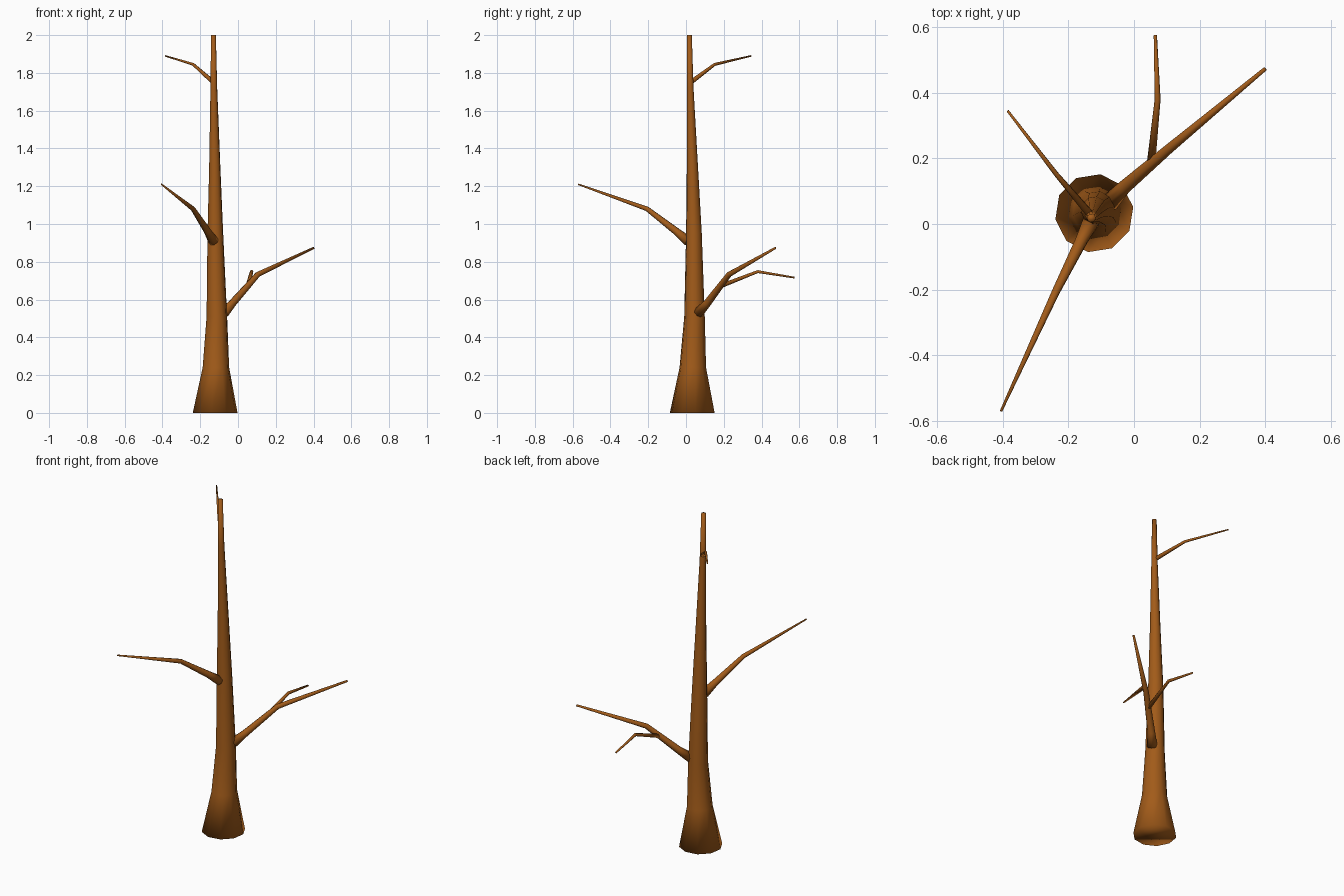
import bpy, bmesh, math
from mathutils import Vector, Matrix

if "Cube" in bpy.data.objects:
    bpy.data.objects.remove(bpy.data.objects["Cube"])

bark = bpy.data.materials.new("bark")
bark.diffuse_color = (0.36, 0.105, 0.01, 1)
bark.use_nodes = True
bark.node_tree.nodes["Principled BSDF"].inputs["Base Color"].default_value = bark.diffuse_color


def limb(name, points, sides, flat_rings=False, turn=0.0):
    """Tapered tube through (x, y, z, radius) points, capped at both ends."""
    bm = bmesh.new()
    pos = [Vector(p[:3]) for p in points]
    rings = []
    for i, p in enumerate(points):
        # ring faces along the average of the neighbouring segments
        before = (pos[i] - pos[i - 1]).normalized() if i > 0 else Vector()
        after = (pos[i + 1] - pos[i]).normalized() if i < len(pos) - 1 else Vector()
        d = Vector((0, 0, 1)) if flat_rings else (before + after).normalized()
        rot = Vector((0, 0, 1)).rotation_difference(d).to_matrix()
        ring = []
        for k in range(sides):
            a = turn + 2 * math.pi * k / sides
            ring.append(bm.verts.new(pos[i] + rot @ Vector((math.cos(a), math.sin(a), 0)) * p[3]))
        rings.append(ring)
    for r0, r1 in zip(rings, rings[1:]):
        for k in range(sides):
            n = (k + 1) % sides
            bm.faces.new((r0[k], r0[n], r1[n], r1[k]))
    bm.faces.new(rings[0][::-1])
    bm.faces.new(rings[-1])
    for f in bm.faces:
        f.smooth = True
    me = bpy.data.meshes.new(name)
    bm.to_mesh(me)
    bm.free()
    me.materials.append(bark)
    ob = bpy.data.objects.new(name, me)
    bpy.context.collection.objects.link(ob)
    return ob


# Trunk with flared base
limb("trunk", [
    (-0.121, 0.033, 0.00, 0.120),
    (-0.117, 0.036, 0.24, 0.071),
    (-0.112, 0.045, 0.51, 0.055),
    (-0.120, 0.042, 0.95, 0.042),
    (-0.123, 0.034, 1.30, 0.030),
    (-0.128, 0.022, 1.72, 0.018),
    (-0.130, 0.018, 2.00, 0.013),
], 10, flat_rings=True, turn=math.radians(9))

# Low branch and its twig
limb("low_branch", [
    (-0.075, 0.065, 0.530, 0.029),
    (-0.030, 0.112, 0.580, 0.021),
    (0.105, 0.228, 0.733, 0.015),
    (0.400, 0.473, 0.873, 0.006),
], 8)
limb("low_twig", [
    (0.052, 0.185, 0.672, 0.013),
    (0.072, 0.380, 0.748, 0.009),
    (0.065, 0.575, 0.716, 0.005),
], 6)

# Middle branch
limb("middle_branch", [
    (-0.130, 0.010, 0.910, 0.028),
    (-0.160, -0.050, 0.960, 0.020),
    (-0.238, -0.206, 1.080, 0.013),
    (-0.405, -0.570, 1.210, 0.004),
], 8)

# High branch
limb("high_branch", [
    (-0.132, 0.028, 1.752, 0.013),
    (-0.237, 0.152, 1.845, 0.008),
    (-0.385, 0.345, 1.890, 0.004),
], 6)
